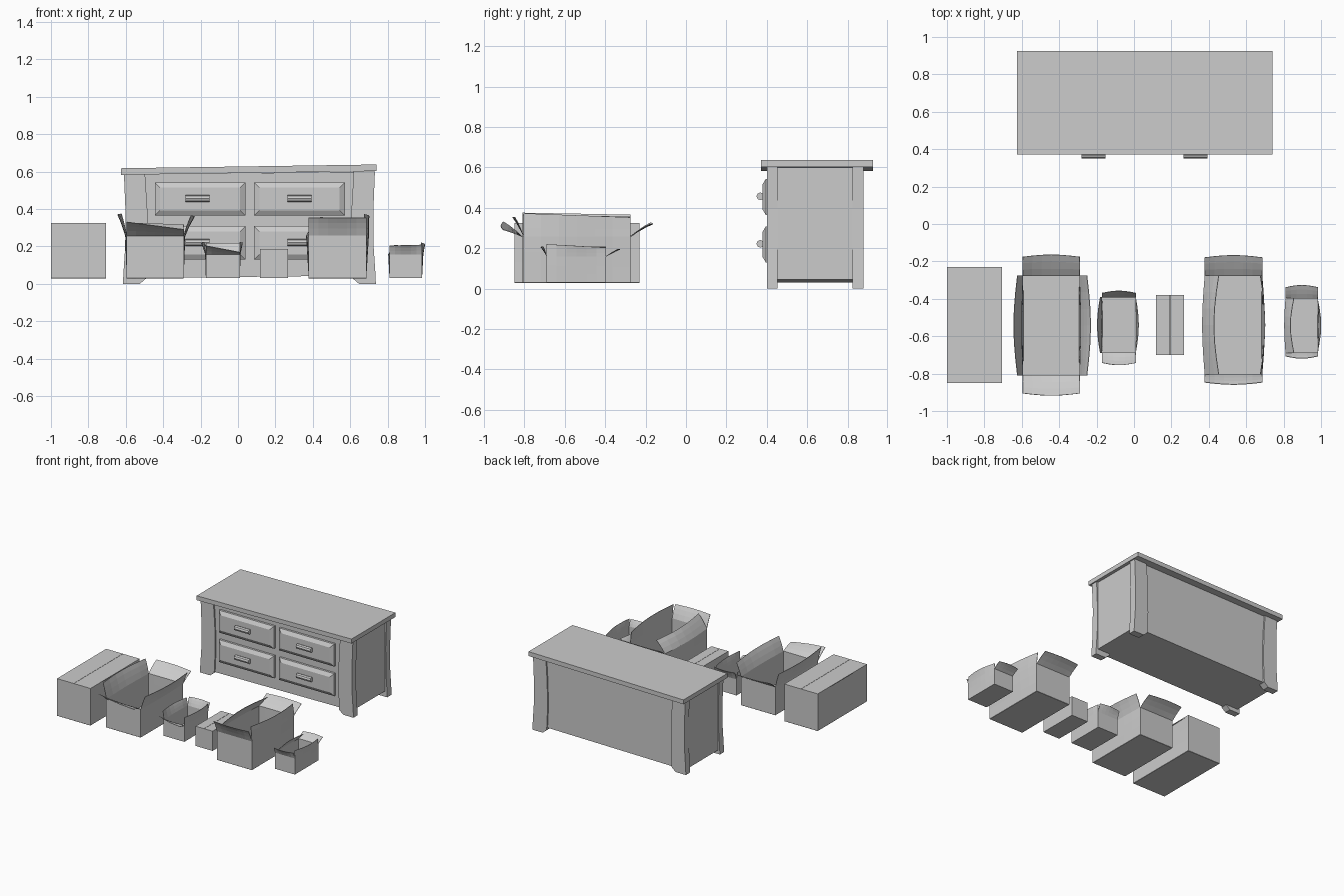
import bpy, bmesh
from math import sin, pi
from mathutils import Vector

if "Cube" in bpy.data.objects:
    bpy.data.objects.remove(bpy.data.objects["Cube"])


def finish(name, bm, solid=0):
    bmesh.ops.remove_doubles(bm, verts=bm.verts, dist=0.0005)
    bmesh.ops.recalc_face_normals(bm, faces=bm.faces)
    me = bpy.data.meshes.new(name)
    bm.to_mesh(me)
    bm.free()
    ob = bpy.data.objects.new(name, me)
    bpy.context.collection.objects.link(ob)
    if solid:
        m = ob.modifiers.new("thickness", 'SOLIDIFY')
        m.thickness = solid
        m.offset = -1
    return ob


def block(name, x0, x1, y0, y1, z0, z1, tilt=0, inset=0):
    # tilt lifts the right end, inset shrinks the front face into a bevel
    bm = bmesh.new()
    bmesh.ops.create_cube(bm, size=1)
    for v in bm.verts:
        sx, sy, sz = (c + 0.5 for c in v.co)
        i = inset if sy == 0 else 0
        v.co = (x0 + i + (x1 - x0 - 2 * i) * sx, y0 + (y1 - y0) * sy,
                z0 + i + (z1 - z0 - 2 * i) * sz + tilt * sx)
    return finish(name, bm)


def prism(name, pts, y0, y1):
    bm = bmesh.new()
    f = bm.faces.new([bm.verts.new((x, y0, z)) for x, z in pts])
    r = bmesh.ops.extrude_face_region(bm, geom=[f])
    for e in r["geom"]:
        if isinstance(e, bmesh.types.BMVert):
            e.co.y = y1
    return finish(name, bm)


def grid(bm, fn, n, rows):
    vs = [[bm.verts.new(fn(i / n, j / rows)) for i in range(n + 1)] for j in range(rows + 1)]
    for j in range(rows):
        for i in range(n):
            bm.faces.new((vs[j][i], vs[j][i + 1], vs[j + 1][i + 1], vs[j + 1][i]))


# Dresser carcass and top
block("dresser_body", -0.598, 0.718, 0.412, 0.868, 0.03, 0.585, 0.015)
block("dresser_top", -0.625, 0.74, 0.372, 0.925, 0.583, 0.618, 0.02)

# Corner posts with chamfered feet
post = [(-.615, 0), (-.525, 0), (-.49, .03), (-.482, .2), (-.485, .4), (-.497, .59),
        (-.61, .59), (-.602, .4), (-.603, .2), (-.613, .05)]
for side, sign in (("left", 1), ("right", -1)):
    p = [(x if sign == 1 else 0.122 - x, z + (0.012 if sign < 0 and z > .5 else 0)) for x, z in post]
    prism(side + "_front_post", p, 0.40, 0.452)
    prism(side + "_back_post", p, 0.825, 0.88)

# Drawers with raised fronts and bar handles
for row, z in (("lower", 0.13), ("upper", 0.365)):
    for col, x, hx in (("left", -0.445, -0.217), ("right", 0.086, 0.328)):
        name = f"{row}_{col}_drawer"
        block(name, x, x + 0.485, 0.395, 0.415, z, z + 0.178)
        block(name + "_panel", x, x + 0.485, 0.378, 0.395, z, z + 0.178, 0, 0.028)
        hz = z + 0.092
        block(name + "_handle_stem", hx - 0.04, hx + 0.04, 0.368, 0.382, hz - 0.01, hz + 0.01)
        bpy.ops.mesh.primitive_cylinder_add(vertices=8, radius=0.019, depth=0.128,
                                            location=(hx, 0.368, hz), rotation=(0, pi / 2, 0))
        bpy.context.object.name = name + "_handle"


def carton(name, x0, x1, y0, y1, rim, bulge, flaps=None):
    # flaps: front, right, back, left as (outward reach, rise at start, rise at end)
    bm = bmesh.new()
    z0 = 0.03
    c = [Vector(p) for p in ((x0, y0, 0), (x1, y0, 0), (x1, y1, 0), (x0, y1, 0))]
    bm.faces.new([bm.verts.new(p + Vector((0, 0, z0))) for p in c])
    for k in range(4):
        a, b = c[k], c[(k + 1) % 4]
        out = Vector(((0, -1, 0), (1, 0, 0), (0, 1, 0), (-1, 0, 0))[k])
        w = bulge if k % 2 else 0

        def wall(t, u):
            return a.lerp(b, t) + out * w * u * sin(pi * t) + Vector((0, 0, z0 + (rim - z0) * u))
        grid(bm, wall, 6, 3)
        if flaps:
            d, h0, h1 = flaps[k]

            def flap(t, u):
                lift = (h0 + (h1 - h0) * t) * u * (1.25 - 0.25 * u)
                return wall(t, 1) + out * (d + 0.012 * sin(pi * t)) * u + Vector((0, 0, lift))
            grid(bm, flap, 6, 3)
    finish(name, bm, 0.003)
    if not flaps:
        # closed lid: two long flaps meeting at a middle seam
        m = (x0 + x1) / 2
        block(name + "_left_lid", x0, m - 0.001, y0, y1, rim - 0.006, rim)
        block(name + "_right_lid", m + 0.001, x1, y0, y1, rim - 0.006, rim)


# Cartons in a row, left to right
carton("large_closed_carton", -1.0, -0.705, -0.85, -0.23, 0.325, -0.008)
carton("large_open_carton", -0.595, -0.29, -0.81, -0.275, 0.255, 0.008,
       [(0.096, .075, .035), (0.04, .11, .10), (0.1, .06, .07), (0.03, .11, .12)])
carton("small_open_carton", -0.172, 0.01, -0.69, -0.39, 0.158, 0.004,
       [(0.053, .045, .01), (0.0, .065, .06), (0.022, .06, .06), (0.01, .06, .065)])
carton("small_closed_carton", 0.117, 0.266, -0.70, -0.38, 0.187, 0)
carton("tall_open_carton", 0.378, 0.686, -0.805, -0.275, 0.258, 0.014,
       [(0.043, .095, .095), (-0.01, .115, .095), (0.097, .06, .06), (-0.075, .09, .10)])
carton("end_open_carton", 0.81, 0.984, -0.69, -0.395, 0.158, 0.007,
       [(0.018, .045, .05), (-0.002, .062, .045), (0.057, .035, .035), (-0.045, .05, .05)])
